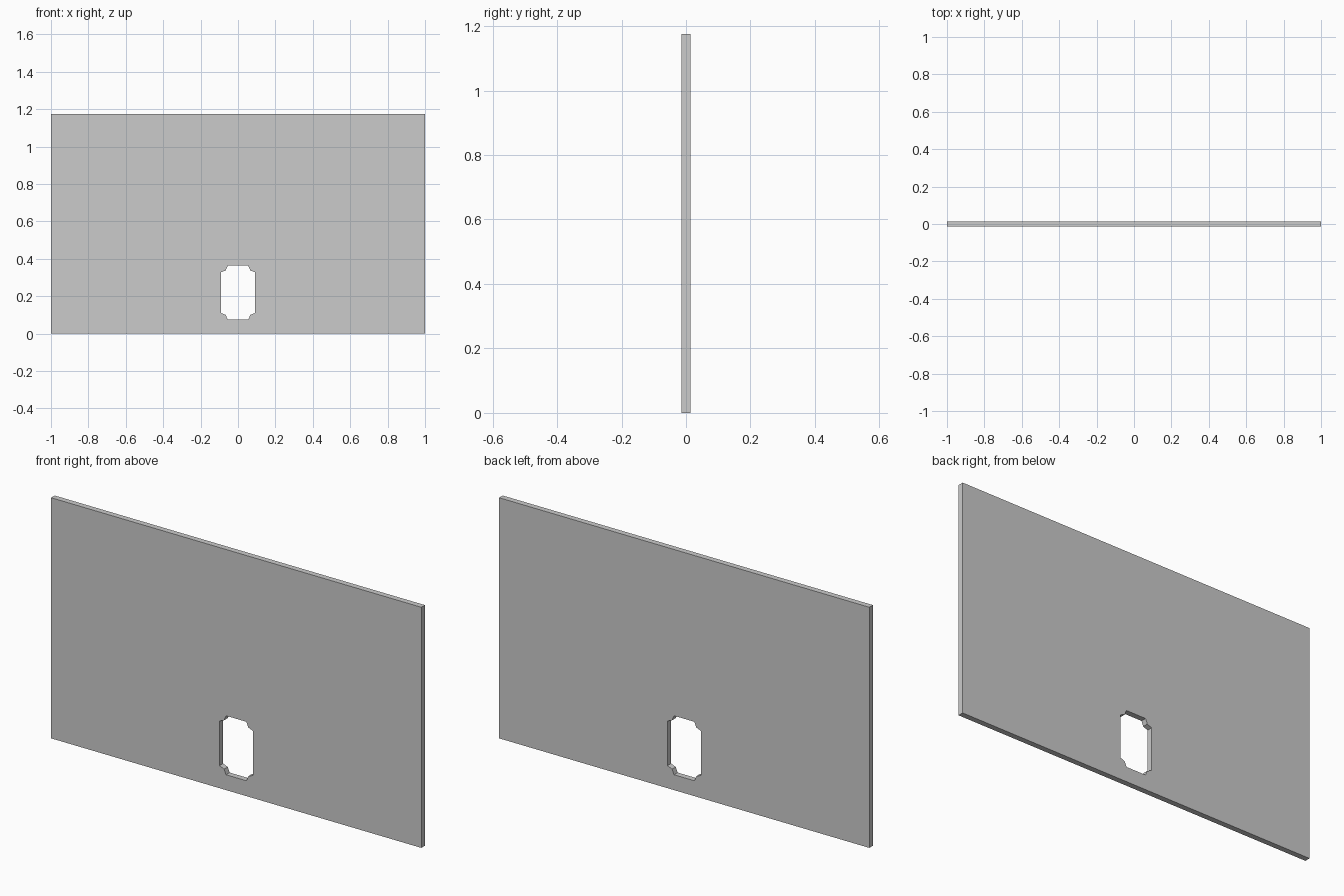
import bpy, bmesh
from math import sin, cos, pi

if "Cube" in bpy.data.objects:
    bpy.data.objects.remove(bpy.data.objects["Cube"])

WIDTH, HEIGHT, THICK = 2.0, 1.175, 0.028
HOLE_W, HOLE_Z0, HOLE_Z1, NOTCH = 0.18, 0.075, 0.363, 0.035


def scalloped_rect(x, z0, z1, r, steps=2):
    """Rectangle outline whose corners are cut by inward quarter circles."""
    pts = []
    corners = [(x, z0, pi), (x, z1, 1.5 * pi), (-x, z1, 2 * pi), (-x, z0, 2.5 * pi)]
    for cx, cz, start in corners:
        for i in range(steps + 1):
            a = start - i * pi / 2 / steps
            pts.append((cx + r * cos(a), cz + r * sin(a)))
    return pts


def add_loop(bm, pts):
    vs = [bm.verts.new((x, -THICK / 2, z)) for x, z in pts]
    return [bm.edges.new((vs[i - 1], vs[i])) for i in range(len(vs))]


# Wall panel: outer rectangle with a notched opening, extruded to thickness
bm = bmesh.new()
w = WIDTH / 2
edges = add_loop(bm, [(-w, 0), (w, 0), (w, HEIGHT), (-w, HEIGHT)])
edges += add_loop(bm, scalloped_rect(HOLE_W / 2, HOLE_Z0, HOLE_Z1, NOTCH))
bmesh.ops.triangle_fill(bm, edges=edges, use_beauty=True, normal=(0, -1, 0))
ext = bmesh.ops.extrude_face_region(bm, geom=bm.faces[:], use_keep_orig=True)
back = [v for v in ext["geom"] if isinstance(v, bmesh.types.BMVert)]
bmesh.ops.translate(bm, verts=back, vec=(0, THICK, 0))
bmesh.ops.recalc_face_normals(bm, faces=bm.faces[:])

mesh = bpy.data.meshes.new("wall_panel")
bm.to_mesh(mesh)
bm.free()
bpy.context.collection.objects.link(bpy.data.objects.new("wall_panel", mesh))
